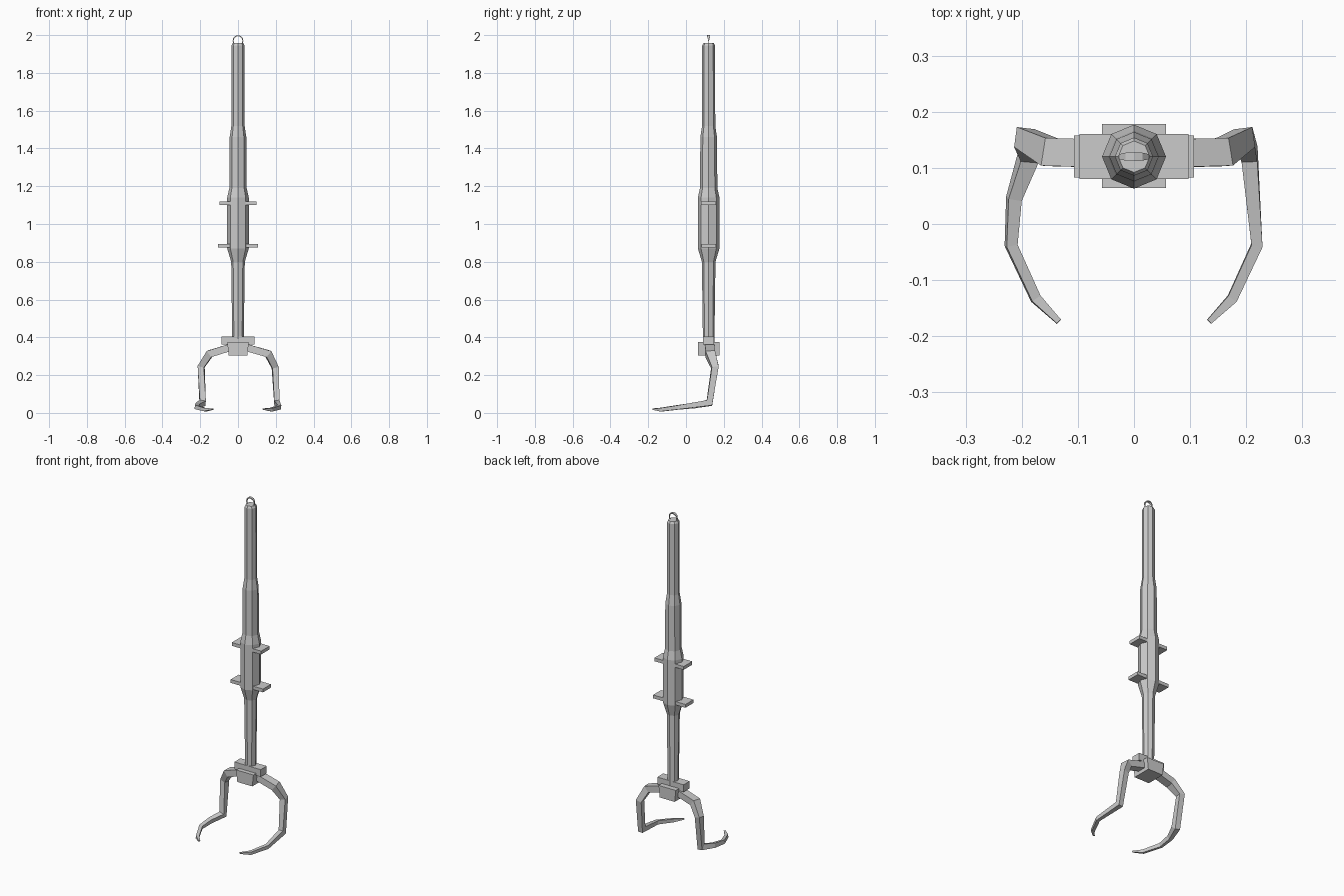
import bpy, bmesh, math
from mathutils import Vector

if "Cube" in bpy.data.objects:
    bpy.data.objects.remove(bpy.data.objects["Cube"])

CY = 0.12  # y position of the shaft axis


def finish(name, bm):
    bmesh.ops.recalc_face_normals(bm, faces=bm.faces[:])
    me = bpy.data.meshes.new(name)
    bm.to_mesh(me)
    bm.free()
    ob = bpy.data.objects.new(name, me)
    bpy.context.collection.objects.link(ob)
    return ob


def loft(name, rings):
    """Skin a list of equal-length point rings and cap both ends."""
    bm = bmesh.new()
    vs = [[bm.verts.new(p) for p in r] for r in rings]
    n = len(vs[0])
    for a, b in zip(vs, vs[1:]):
        for i in range(n):
            j = (i + 1) % n
            bm.faces.new((a[i], a[j], b[j], b[i]))
    bm.faces.new(vs[0])
    bm.faces.new(vs[-1])
    return finish(name, bm)


def sweep(name, pts, u):
    """Sweep a rectangle along (x, y, z, half_u, half_v) points, carrying the frame along."""
    ps = [Vector(p[:3]) for p in pts]
    u, rings = Vector(u), []
    prev = (ps[1] - ps[0]).normalized()
    for i, p in enumerate(ps):
        a = (p - ps[i - 1]).normalized() if i else prev
        b = (ps[i + 1] - p).normalized() if i < len(ps) - 1 else a
        t = (a + b).normalized()
        u = prev.rotation_difference(t) @ u
        u = (u - t * u.dot(t)).normalized()
        v = t.cross(u)
        prev = t
        hu, hv = pts[i][3:]
        rings.append([p + u * hu * s + v * hv * r for s, r in ((1, 1), (-1, 1), (-1, -1), (1, -1))])
    return loft(name, rings)


def block(name, x, y0, y1, z0, z1, taper=1.0):
    """Box symmetric in x, with an optional narrower bottom."""
    def ring(w, z):
        return [(-w, y0, z), (w, y0, z), (w, y1, z), (-w, y1, z)]
    return loft(name, [ring(x * taper, z0), ring(x, z1)])


# Octagonal shaft with thicker middle sections
profile = [(0.030, 0.35), (0.036, 0.80), (0.057, 0.87), (0.057, 1.14), (0.046, 1.19),
           (0.044, 1.46), (0.035, 1.52), (0.034, 1.945), (0.028, 1.957)]
loft("shaft", [[(r * math.cos(k * math.pi / 4), CY + r * math.sin(k * math.pi / 4), z)
                for k in range(8)] for r, z in profile])

# Hanging loop, widest at its crown
arc = []
for k in range(9):
    a = math.radians(215 - k * 250 / 8)
    w = 0.002 + 0.006 * max(0, math.sin(a))
    arc.append((0.026 * math.cos(a), CY, 1.970 + 0.027 * math.sin(a), w, 0.0025))
sweep("hanging_loop", arc, (0, 1, 0))

# Cross pegs
block("upper_peg", 0.097, 0.08, 0.16, 1.10, 1.12)
block("lower_peg", 0.107, 0.083, 0.158, 0.875, 0.895)

# Hub where the legs meet
block("hub_crossbar", 0.087, 0.09, 0.147, 0.362, 0.405)
block("hub_block", 0.057, 0.064, 0.178, 0.305, 0.375, 0.87)

# Legs curving down and forward into claws
sweep("right_leg", [
    (0.03, 0.125, 0.350, 0.025, 0.019), (0.16, 0.128, 0.313, 0.025, 0.020),
    (0.197, 0.153, 0.240, 0.018, 0.017), (0.206, 0.124, 0.053, 0.019, 0.014),
    (0.219, -0.038, 0.030, 0.011, 0.010), (0.175, -0.133, 0.017, 0.009, 0.009),
    (0.134, -0.174, 0.020, 0.003, 0.005)], (0, 1, 0))
sweep("left_leg", [
    (-0.03, 0.125, 0.350, 0.025, 0.019), (-0.15, 0.128, 0.313, 0.025, 0.020),
    (-0.195, 0.153, 0.245, 0.018, 0.017), (-0.187, 0.124, 0.053, 0.019, 0.016),
    (-0.214, 0.045, 0.039, 0.013, 0.012), (-0.219, -0.038, 0.030, 0.011, 0.010),
    (-0.175, -0.133, 0.017, 0.009, 0.009), (-0.134, -0.174, 0.020, 0.003, 0.005)], (0, 1, 0))
